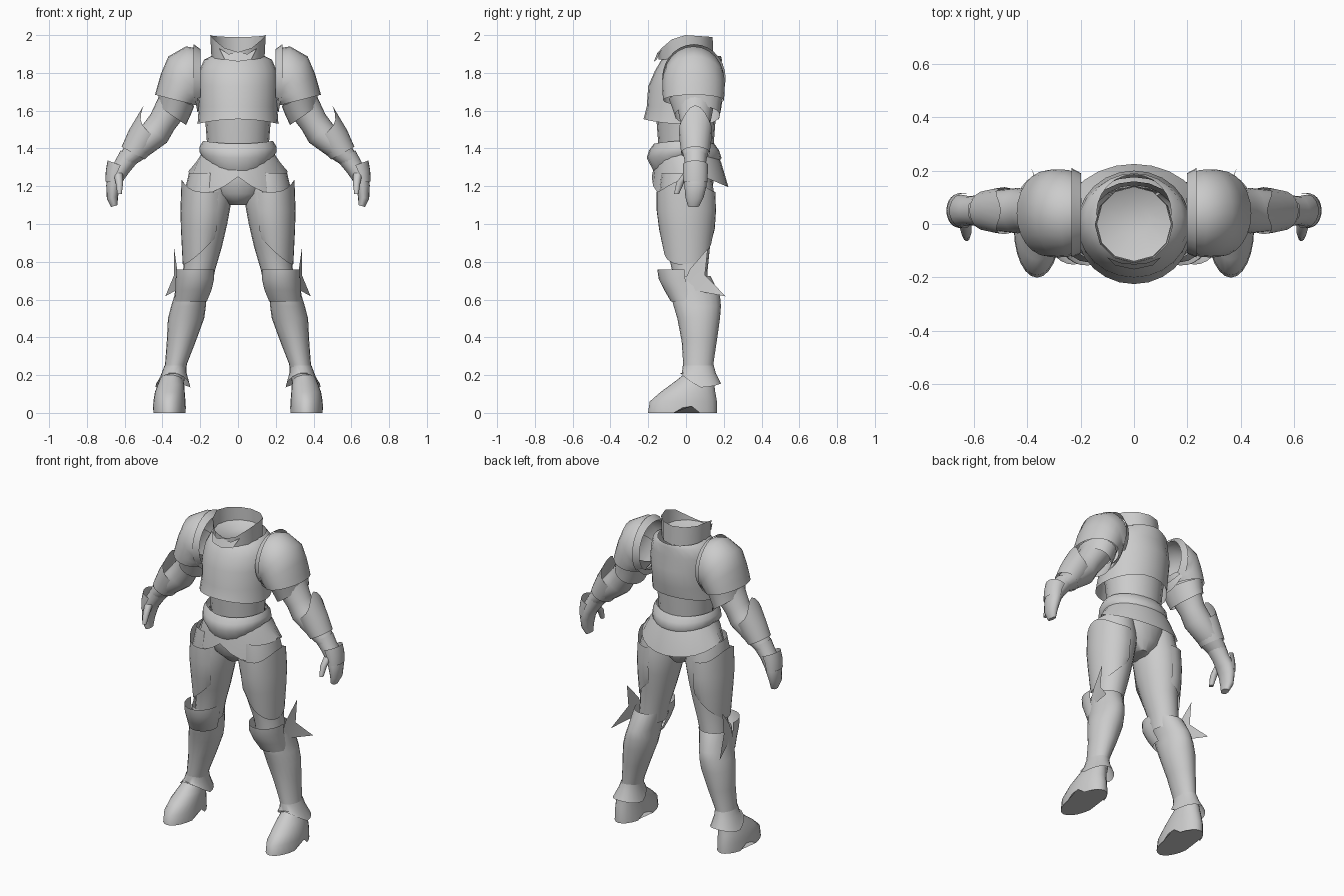
import bpy, bmesh, math
from math import sin, cos, radians

steel = bpy.data.materials.new("steel_grey")
steel.diffuse_color = (0.6, 0.6, 0.6, 1)


def finish(name, bm, mirror, angle):
    me = bpy.data.meshes.new(name)
    bmesh.ops.recalc_face_normals(bm, faces=bm.faces[:])
    bm.to_mesh(me)
    bm.free()
    ob = bpy.data.objects.new(name, me)
    bpy.context.collection.objects.link(ob)
    me.materials.append(steel)
    bpy.ops.object.select_all(action='DESELECT')
    ob.select_set(True)
    bpy.context.view_layer.objects.active = ob
    bpy.ops.object.shade_smooth_by_angle(angle=radians(angle))
    if mirror:
        ob.modifiers.new("Mirror", 'MIRROR')
    return ob


def shell(name, rings, n=20, arc=None, cap="", mirror=True, angle=50):
    """Loft of elliptical rings (x, y, z, rx, ry, tilt, hem); arc in degrees leaves it open."""
    bm = bmesh.new()
    a0, a1 = arc or (0, 360)
    count = n + 1 if arc else n
    loops = []
    for r in rings:
        x, y, z, rx, ry = r[:5]
        t = r[5] if len(r) > 5 else 0
        hem = r[6] if len(r) > 6 else None
        loop = []
        for i in range(count):
            a = radians(a0 + (a1 - a0) * i / n)
            c, s = cos(a), sin(a)
            h = hem(c, s) if hem else 0
            loop.append(bm.verts.new((x + rx * c * cos(t) - h * sin(t), y + ry * s,
                                      z + rx * c * sin(t) + h * cos(t))))
        loops.append(loop)
    for p, q in zip(loops, loops[1:]):
        for i in range(n):
            j = (i + 1) % count
            bm.faces.new((p[i], p[j], q[j], q[i]))
    if "s" in cap:
        bm.faces.new(loops[0])
    if "e" in cap:
        bm.faces.new(loops[-1])
    return finish(name, bm, mirror, angle)


def plate(name, pts, mirror=True):
    bm = bmesh.new()
    f = bm.faces.new([bm.verts.new(p) for p in pts])
    bmesh.ops.triangulate(bm, faces=[f])
    return finish(name, bm, mirror, 30)


# --- torso ---
shell("breastplate", [
    (0, 0.04, 1.89, .14, .145), (0, .03, 1.87, .18, .16), (0, .01, 1.81, .205, .175),
    (0, 0, 1.73, .212, .2), (0, -.01, 1.62, .208, .198),
    (0, -.025, 1.53, .214, .2, 0, lambda c, s: .025 * s * s)], n=24, mirror=False)
shell("abdomen", [
    (0, 0, 1.62, .185, .16), (0, 0, 1.53, .172, .155), (0, 0, 1.4, .162, .145)], mirror=False)
# collar with low front and a funnel closing the neck
shell("collar", [
    (0, 0, 1.87, .14, .145),
    (0, -.003, 2.0, .147, .144, 0, lambda c, s: -.09 * s * s if s < 0 else -.01 * s)],
    n=12, mirror=False)
shell("neck_funnel", [
    (0, 0, 1.91, .14, .14), (0, .02, 1.88, .06, .06)], n=12, cap="e", mirror=False, angle=30)
plate("throat_guard", [
    (0, -.17, 1.86), (.07, -.155, 1.87), (.1, -.125, 1.93), (.05, -.145, 1.9), (0, -.15, 1.91),
    (-.05, -.145, 1.9), (-.1, -.125, 1.93), (-.07, -.155, 1.87)], mirror=False)

# --- waist ---
shell("belt", [
    (0, -.01, 1.44, .185, .16, 0, lambda c, s: -.015 * s * s),
    (0, -.01, 1.41, .203, .185, 0, lambda c, s: -.02 * s * s),
    (0, -.01, 1.38, .203, .198, 0, lambda c, s: -.03 * abs(s)),
    (0, 0, 1.365, .192, .172, 0, lambda c, s: -.085 * max(0, -s) ** 1.5 - .04 * max(0, s))],
    n=24, mirror=False)
shell("fauld", [
    (0, 0, 1.39, .18, .155), (0, .01, 1.33, .22, .175),
    (0, .022, 1.28, .262, .203, 0,
     lambda c, s: -.085 * s if s > 0 else -.1 * abs(2 * c * s) - .03 * s * s)],
    n=24, mirror=False, angle=40)
shell("pelvis", [
    (0, 0, 1.38, .17, .14), (0, 0, 1.25, .19, .15), (0, 0, 1.16, .15, .135),
    (0, .01, 1.1, .05, .09)], cap="e", mirror=False)

# --- legs ---
shell("thigh", [
    (.15, 0, 1.27, .11, .13), (.163, .005, 1.13, .13, .15), (.175, .005, 1.0, .118, .14),
    (.185, .012, .88, .1, .115), (.205, .02, .76, .085, .095), (.22, .02, .66, .08, .09)])
shell("thigh_plate", [
    (.175, 0, 1.17, .124, .155, 0, lambda c, s: .065 * max(0, c) ** 3),
    (.18, .002, 1.07, .125, .157), (.182, .005, .97, .12, .147),
    (.186, .01, .89, .107, .127, 0, lambda c, s: -.1 * c + .03 * s)], arc=(-125, 100))
shell("knee_cap", [
    (.228, -.03, .76, .1, .122), (.228, -.025, .71, .102, .12), (.235, -.01, .65, .095, .105),
    (.25, .01, .59, .085, .09)], n=14, arc=(-190, 10))
shell("greave", [
    (.228, .03, .725, .094, .1), (.252, .05, .62, .085, .13), (.262, .06, .565, .092, .125),
    (.275, .067, .5, .096, .113), (.3, .07, .38, .077, .093), (.328, .065, .26, .058, .08),
    (.342, .065, .17, .058, .078)])
shell("ankle_cuff", [
    (.332, .065, .25, .058, .082), (.338, .068, .21, .066, .09),
    (.345, .077, .155, .093, .108, 0, lambda c, s: .055 * max(0, -s) - .02 * c * c)])
shell("boot", [
    (.35, .065, .2, .055, .08), (.355, .035, .15, .07, .115), (.361, .01, .11, .079, .145),
    (.363, -.014, .06, .085, .178),
    (.363, -.018, 0, .087, .183, 0, lambda c, s: .055 * max(0, 1 - abs(s - .15) / .3))],
    n=24, cap="e")
# two-pronged fan beside the knee
plate("knee_wing", [
    (.315, -.035, .64), (.322, .02, .76), (.338, .115, .87), (.338, .1, .73),
    (.385, .21, .617), (.335, .06, .645)])

# --- shoulders ---
shell("shoulder_rim", [
    (.198, .04, 1.77, .155, .15, math.pi / 2), (.235, .042, 1.77, .182, .168, math.pi / 2)],
    arc=(-130, 130))
shell("pauldron", [
    (.215, .04, 1.765, .165, .15, 1.57), (.245, .04, 1.765, .178, .162, 1.4),
    (.28, .04, 1.76, .155, .165, .96), (.3, .04, 1.715, .135, .165, .65),
    (.315, .04, 1.68, .122, .163, .4), (.325, .04, 1.655, .118, .16, .25)], n=24)
shell("upper_arm_plate", [
    (.325, .05, 1.66, .1, .14, .35), (.338, .055, 1.615, .096, .128, .5),
    (.35, .06, 1.575, .09, .12, .6)])

# --- arms ---
shell("arm", [
    (.28, .045, 1.74, .1, .11, .6), (.34, .05, 1.64, .088, .1, .6), (.4, .05, 1.54, .075, .08, .6),
    (.435, .05, 1.485, .08, .085, .75), (.53, .05, 1.4, .065, .075, .8),
    (.6, .05, 1.33, .045, .055, .7)])
shell("vambrace", [
    (.485, .05, 1.5, .098, .088, .75, lambda c, s: .085 * max(0, c) ** 3),
    (.515, .05, 1.44, .085, .084, .75), (.555, .05, 1.375, .07, .075, .5)])
shell("hand", [
    (.575, .05, 1.36, .055, .06, .6), (.615, .05, 1.3, .048, .054, .5),
    (.648, .05, 1.25, .046, .06, .35), (.66, .05, 1.2, .038, .058, .1),
    (.665, .045, 1.14, .03, .048, -.2), (.655, .04, 1.095, .018, .03, -.3)], n=16, cap="e")
shell("hand_plate", [
    (.632, .05, 1.315, .062, .066, .35), (.65, .05, 1.27, .052, .066, .3),
    (.658, .05, 1.22, .045, .063, .1)], n=12, arc=(-100, 100))
shell("thumb", [
    (.635, .01, 1.27, .025, .025), (.628, -.03, 1.22, .02, .022),
    (.627, -.05, 1.16, .012, .014)], n=10, cap="e")
